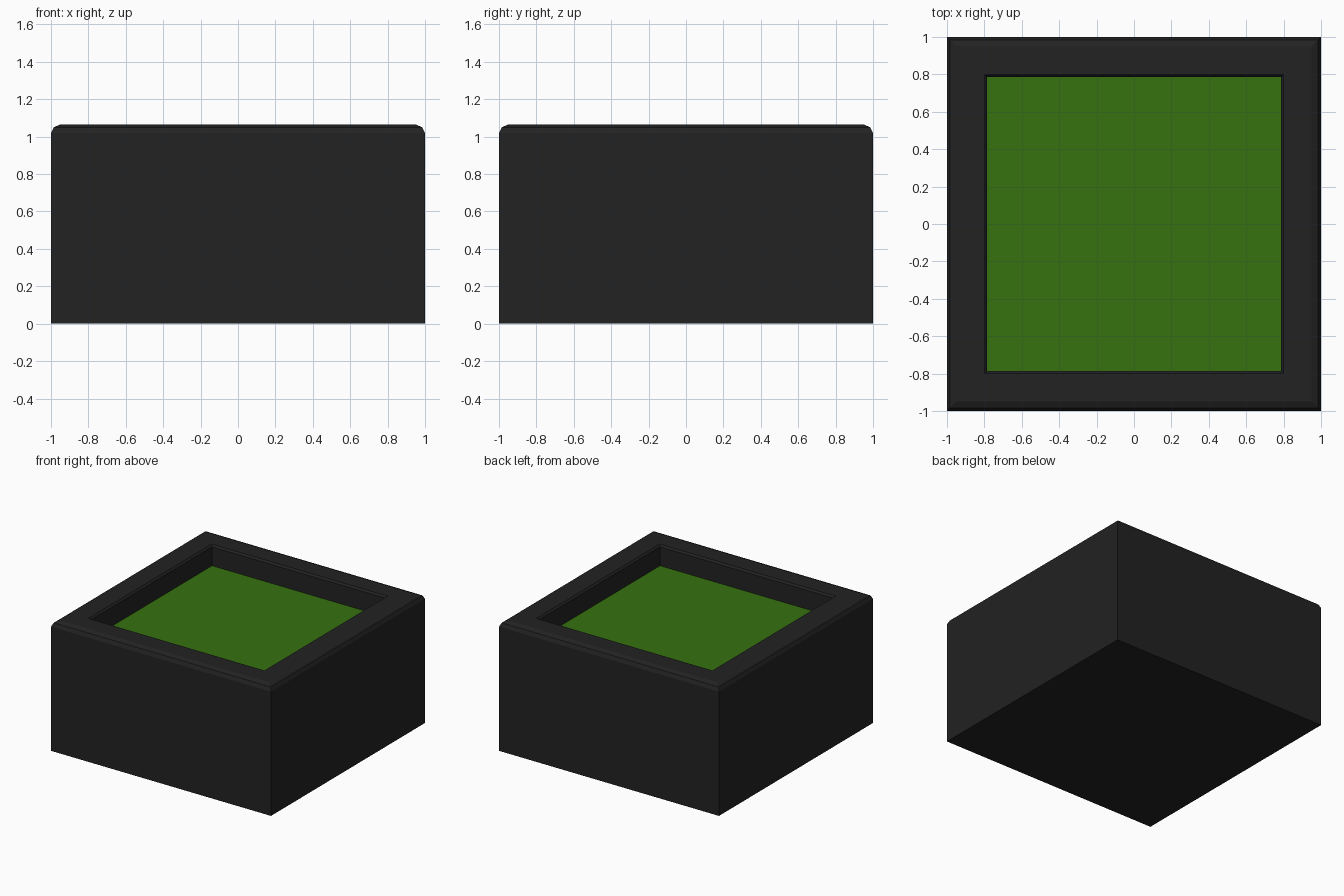
import bpy
import bmesh

cube = bpy.data.objects.get("Cube")
if cube:
    bpy.data.objects.remove(cube)


def make_material(name, colour):
    mat = bpy.data.materials.new(name)
    mat.use_nodes = True
    mat.diffuse_color = colour
    mat.node_tree.nodes["Principled BSDF"].inputs["Base Color"].default_value = colour
    return mat


def square_loft(name, profile, mat, cap_start=False):
    """Join square rings of (half width, height) and close the last ring."""
    bm = bmesh.new()
    rings = []
    for half, z in profile:
        corners = ((-1, -1), (1, -1), (1, 1), (-1, 1))
        rings.append([bm.verts.new((sx * half, sy * half, z)) for sx, sy in corners])
    for low, high in zip(rings, rings[1:]):
        for i in range(4):
            j = (i + 1) % 4
            bm.faces.new((low[i], low[j], high[j], high[i]))
    bm.faces.new(rings[-1])
    if cap_start:
        bm.faces.new(reversed(rings[0]))
    mesh = bpy.data.meshes.new(name)
    bm.to_mesh(mesh)
    bm.free()
    mesh.materials.append(mat)
    obj = bpy.data.objects.new(name, mesh)
    bpy.context.collection.objects.link(obj)
    return obj


charcoal = make_material("charcoal", (0.016, 0.016, 0.016, 1))
green = make_material("grass green", (0.036, 0.17, 0.005, 1))

# Planter box: outer wall, rounded rim, slightly tapered inner wall and floor
square_loft("planter_box", [
    (1.0, 0.0), (1.0, 1.02), (0.985, 1.05), (0.95, 1.065),
    (0.80, 1.065), (0.787, 1.05), (0.787, 0.88),
], charcoal, cap_start=True)

# Flat grass surface set down inside the rim
square_loft("grass_surface", [(0.787, 0.885), (0.787, 0.895)], green)
